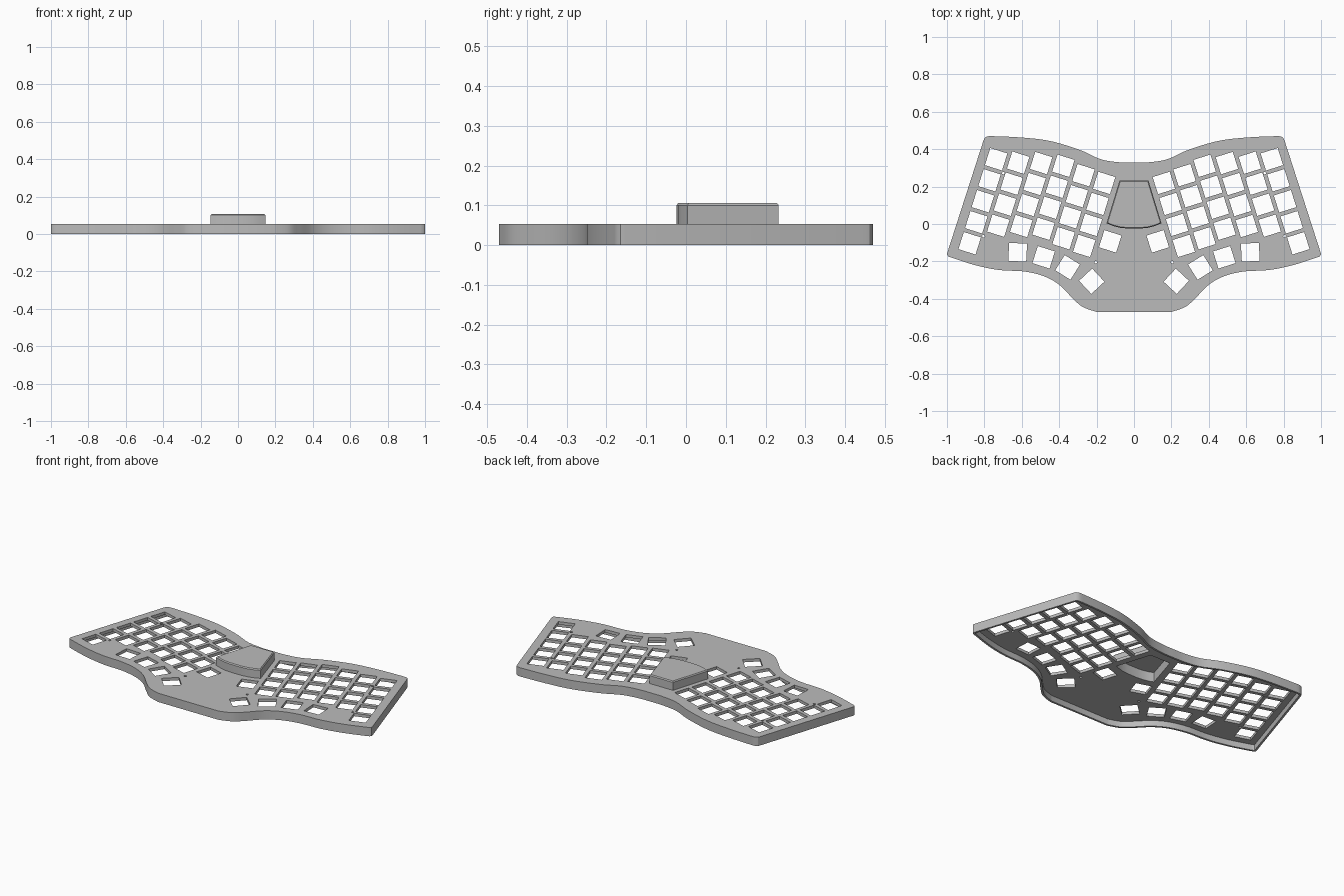
import bpy, bmesh, math
from mathutils import Vector, Matrix

cube = bpy.data.objects.get("Cube")
if cube:
    bpy.data.objects.remove(cube, do_unlink=True)

TOP, UNDER, WALL = 0.0525, 0.035, 0.012
PITCH, KEY, TILT = 0.1177, 0.096, math.radians(17.5)

grey = bpy.data.materials.new("case grey")
grey.use_nodes = True
grey.diffuse_color = (0.5, 0.5, 0.5, 1)
grey.node_tree.nodes["Principled BSDF"].inputs["Base Color"].default_value = (0.5, 0.5, 0.5, 1)


def smooth_chain(pts, steps=6):
    """Catmull-Rom samples through the points."""
    p = [Vector(q) for q in pts]
    p = [p[0]] + p + [p[-1]]
    out = []
    for a, b, c, d in zip(p, p[1:], p[2:], p[3:]):
        for k in range(steps):
            t = k / steps
            out.append(0.5 * (2 * b + (c - a) * t + (2 * a - 5 * b + 4 * c - d) * t**2
                              + (3 * b - a - 3 * c + d) * t**3))
    return out + [p[-1]]


def mirrored(half):
    """Close a right-hand half outline across x = 0."""
    return half + [Vector((-p.x, p.y)) for p in reversed(half) if p.x > 1e-4]


def inset(loop, d):
    """Move a clockwise outline inward by d, mitring the corners."""
    out = []
    n = len(loop)
    for i, p in enumerate(loop):
        a = (p - loop[i - 1]).normalized()
        b = (loop[(i + 1) % n] - p).normalized()
        na, nb = Vector((a.y, -a.x)), Vector((b.y, -b.x))
        m = (na + nb).normalized()
        out.append(p + m * d / max(m.dot(na), 0.5))
    return out


def finish(obj):
    obj.data.materials.clear()
    obj.data.materials.append(grey)
    bpy.ops.object.select_all(action="DESELECT")
    obj.select_set(True)
    bpy.context.view_layer.objects.active = obj
    bpy.ops.object.shade_smooth_by_angle(angle=math.radians(30))


def mesh_object(name, bm):
    bmesh.ops.remove_doubles(bm, verts=bm.verts, dist=1e-5)
    bmesh.ops.recalc_face_normals(bm, faces=bm.faces)
    me = bpy.data.meshes.new(name)
    bm.to_mesh(me)
    bm.free()
    obj = bpy.data.objects.new(name, me)
    bpy.context.collection.objects.link(obj)
    finish(obj)


def slab(name, loops, z0, z1):
    """Extrude a filled outline; the further loops become holes."""
    cu = bpy.data.curves.new(name + "_profile", "CURVE")
    cu.dimensions, cu.fill_mode, cu.extrude = "2D", "BOTH", (z1 - z0) / 2
    for loop in loops:
        s = cu.splines.new("POLY")
        s.points.add(len(loop) - 1)
        for pt, co in zip(s.points, loop):
            pt.co = (co.x, co.y, 0, 1)
        s.use_cyclic_u = True
    tmp = bpy.data.objects.new(name + "_profile", cu)
    bpy.context.collection.objects.link(tmp)
    dg = bpy.context.evaluated_depsgraph_get()
    bm = bmesh.new()
    bm.from_mesh(tmp.evaluated_get(dg).to_mesh())
    bpy.data.objects.remove(tmp, do_unlink=True)
    bmesh.ops.translate(bm, verts=bm.verts, vec=(0, 0, (z0 + z1) / 2))
    mesh_object(name, bm)


def loft(name, rings):
    """Skin a list of (outline, height) rings and cap both ends."""
    bm = bmesh.new()
    rows = [[bm.verts.new((p.x, p.y, z)) for p in loop] for loop, z in rings]
    n = len(rows[0])
    for lo, hi in zip(rows, rows[1:]):
        for i in range(n):
            j = (i + 1) % n
            bm.faces.new((lo[i], lo[j], hi[j], hi[i]))
    bm.faces.new(rows[0])
    bm.faces.new(rows[-1])
    mesh_object(name, bm)


def square(c, angle):
    rot = Matrix.Rotation(angle, 2)
    h = KEY / 2
    return [c + rot @ Vector(q) for q in ((-h, -h), (-h, h), (h, h), (h, -h))]


def circle(c, r, n=16):
    return [c + Vector((math.cos(t), math.sin(t))) * r
            for t in (2 * math.pi * k / n for k in range(n))]


# Case outline: curved back, rounded corners, straight side, curved front
back = smooth_chain([(0, .328), (.08, .33), (.18, .347), (.29, .396),
                     (.45, .444), (.61, .463), (.77, .47)])
corners = [Vector(q) for q in ((.787, .468), (.798, .461), (.804, .449),
                               (.998, -.153), (1, -.165), (.992, -.174))]
front = smooth_chain([(.975, -.18), (.85, -.22), (.72, -.246), (.585, -.254), (.48, -.28),
                      (.4, -.325), (.33, -.395), (.275, -.443), (.2, -.47)])
outline = mirrored(back + corners + front)

# Key openings: staggered columns, corner key and thumb arc
down = Vector((math.sin(TILT), -math.cos(TILT)))
inward = Vector((-math.cos(TILT), -math.sin(TILT)))
first = Vector((.737, .346))
holes = []
for col, stagger in enumerate((0, .018, .053, .075, .059, .053)):
    for row in range(5 if col == 0 else 4):
        holes.append(square(first + inward * PITCH * col + down * (PITCH * row - stagger), TILT))
for x, y, deg in ((.622, -.151, 3), (.483, -.178, 17.5), (.355, -.232, 32),
                  (.226, -.306, 47), (.127, -.093, 17.5)):
    holes.append(square(Vector((x, y)), math.radians(deg)))

# Screw holes
for c in (first + (inward + down) * PITCH / 2,
          first + inward * PITCH / 2 + down * PITCH * 3.5, Vector((.205, -.205))):
    holes.append(circle(c, .007))
holes += [[Vector((-p.x, p.y)) for p in h] for h in holes]

# Raised centre housing, hollow below
housing = mirrored([Vector(q) for q in ((.077, .233), (.147, .004), (.11, -.011),
                                        (.075, -.02), (.035, -.024))])
cavity = inset(housing, WALL)
loft("centre_housing", [(cavity, .093), (cavity, TOP), (housing, TOP),
                        (housing, .1), (inset(housing, .005), .106)])

# Top plate and rim wall, open underneath
slab("top_plate", [outline, cavity] + holes, UNDER, TOP)
slab("rim_wall", [outline, inset(outline, WALL)], 0, UNDER)
